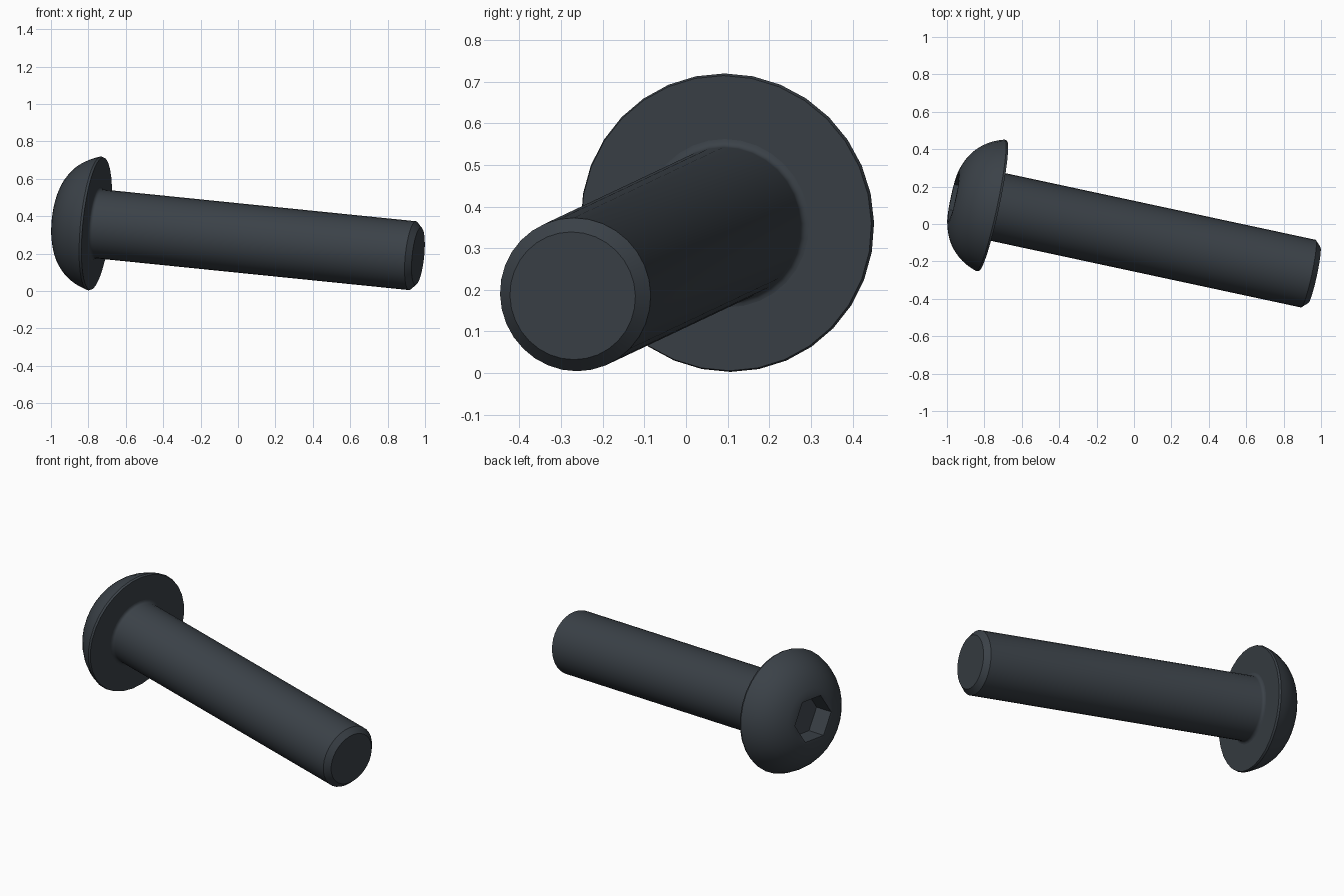
import bpy, bmesh
from math import sin, cos, pi, radians
from mathutils import Vector

if "Cube" in bpy.data.objects:
    bpy.data.objects.remove(bpy.data.objects["Cube"], do_unlink=True)

SIDES = 32
AXIS = Vector((0.973, -0.209, -0.0987)).normalized()   # head to tip
SEAT = Vector((-0.755, 0.097, 0.36))                   # centre of head underside
HEAD_R, HEAD_H, FLAT_R, RIM = 0.36, 0.216, 0.146, 0.012
SHANK_R, LENGTH, CHAMFER, FILLET = 0.185, 1.766, 0.031, 0.018
HEX_R, HEX_DEPTH = 0.138, 0.12

steel = bpy.data.materials.new("dark blue grey steel")
steel.use_nodes = True
colour = (0.043, 0.053, 0.064, 1)
steel.diffuse_color = colour
steel.node_tree.nodes["Principled BSDF"].inputs["Base Color"].default_value = colour


def ring(bm, radius, z, sides=SIDES, turn=0.0):
    return [bm.verts.new((radius * cos(2 * pi * i / sides + turn),
                          radius * sin(2 * pi * i / sides + turn), z))
            for i in range(sides)]


def skin(bm, a, b):
    n = len(a)
    for i in range(n):
        j = (i + 1) % n
        bm.faces.new((a[i], a[j], b[j], b[i]))


def lathe(bm, profile):
    rings = [ring(bm, r, z) for r, z in profile]
    for a, b in zip(rings, rings[1:]):
        skin(bm, a, b)
    return rings


def finish(bm, name):
    bmesh.ops.recalc_face_normals(bm, faces=bm.faces)
    mesh = bpy.data.meshes.new(name)
    bm.to_mesh(mesh)
    bm.free()
    mesh.materials.append(steel)
    obj = bpy.data.objects.new(name, mesh)
    bpy.context.collection.objects.link(obj)
    obj.location = SEAT
    obj.rotation_euler = AXIS.to_track_quat('Z', 'Y').to_euler()
    bpy.ops.object.select_all(action='DESELECT')
    obj.select_set(True)
    bpy.context.view_layer.objects.active = obj
    bpy.ops.object.shade_smooth_by_angle(angle=radians(30))


# Domed head: flat underside, thin rim, bulged arc up to a small flat
start, end = Vector((HEAD_R, -RIM)), Vector((FLAT_R, -HEAD_H))
chord = end - start
bulge = Vector((-chord.y, chord.x)).normalized()
if bulge.x < 0:
    bulge = -bulge
STEPS, SAG = 10, 0.043
dome = [start + chord * (i / STEPS) + bulge * SAG * 4 * (i / STEPS) * (1 - i / STEPS)
        for i in range(STEPS + 1)]
dome = [(min(p.x, HEAD_R), p.y) for p in dome]
bm = bmesh.new()
rings = lathe(bm, [(SHANK_R + FILLET, 0), (HEAD_R - 0.004, 0)] + dome)

# Hexagonal socket sunk into the flat
mouth = ring(bm, HEX_R, -HEAD_H, 6)
floor = ring(bm, HEX_R, -HEAD_H + HEX_DEPTH, 6)
skin(bm, mouth, floor)
bm.faces.new(floor)
edges = [bm.edges.get((loop[i - 1], loop[i]))
         for loop in (rings[-1], mouth) for i in range(len(loop))]
bmesh.ops.triangle_fill(bm, use_beauty=True, edges=edges)
finish(bm, "head")

# Shank: fillet under the head, straight body, chamfered tip
fillet = [(SHANK_R + FILLET * (1 - sin(a)), FILLET * (1 - cos(a)))
          for a in (pi / 2 * i / 4 for i in range(5))]
bm = bmesh.new()
rings = lathe(bm, fillet + [(SHANK_R, LENGTH - CHAMFER), (SHANK_R - CHAMFER, LENGTH)])
bm.faces.new(rings[-1])
finish(bm, "shank")
